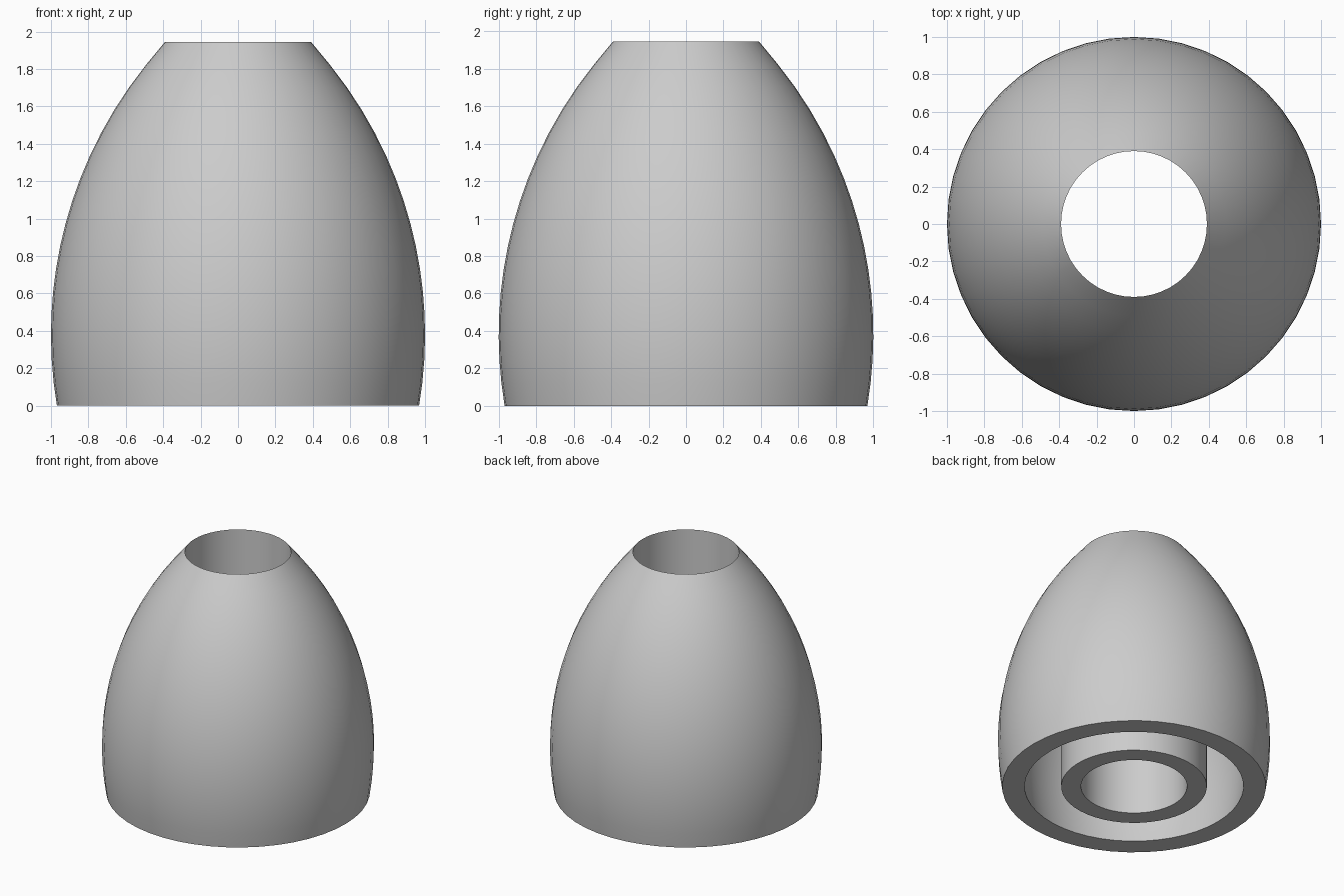
import bpy
import bmesh
import math
from mathutils import Matrix, Vector

cube = bpy.data.objects.get("Cube")
if cube:
    bpy.data.objects.remove(cube, do_unlink=True)

HEIGHT = 1.945
BELLY_Z = 0.38      # height of the widest ring
ARC_R = 2.30        # radius of the ogive arc
WALL = 0.162
BORE_R = 0.39
TUBE_R = 0.535
SEGMENTS = 48
STEPS = 16

grey = bpy.data.materials.new("light_grey")
grey.use_nodes = True
grey.diffuse_color = (0.6, 0.6, 0.6, 1)
grey.node_tree.nodes["Principled BSDF"].inputs["Base Color"].default_value = (0.6, 0.6, 0.6, 1)


def ogive(radius, top):
    """Points (r, z) on an arc from the base up to the given height."""
    pts = []
    for i in range(STEPS + 1):
        z = top * i / STEPS
        pts.append((1 - ARC_R + math.sqrt(radius ** 2 - (z - BELLY_Z) ** 2), z))
    return pts


def lathe(name, profile):
    """Revolve a closed (r, z) profile around the z axis."""
    bm = bmesh.new()
    rings = []
    for k in range(SEGMENTS):
        turn = Matrix.Rotation(math.tau * k / SEGMENTS, 3, "Z")
        rings.append([bm.verts.new(turn @ Vector((r, 0, z))) for r, z in profile])
    for k, a in enumerate(rings):
        b = rings[(k + 1) % SEGMENTS]
        for i in range(len(profile)):
            j = (i + 1) % len(profile)
            bm.faces.new((a[i], b[i], b[j], a[j]))
    bmesh.ops.recalc_face_normals(bm, faces=bm.faces)
    mesh = bpy.data.meshes.new(name)
    bm.to_mesh(mesh)
    bm.free()
    mesh.materials.append(grey)
    obj = bpy.data.objects.new(name, mesh)
    bpy.context.collection.objects.link(obj)
    bpy.ops.object.select_all(action="DESELECT")
    obj.select_set(True)
    bpy.context.view_layer.objects.active = obj
    bpy.ops.object.shade_smooth_by_angle(angle=math.radians(30))
    return obj


# Outer skin, bore, flush tube end and the cavity between tube and wall
inner_r = ARC_R - WALL
cavity_top = BELLY_Z + math.sqrt(inner_r ** 2 - (TUBE_R - 1 + ARC_R) ** 2)
outer = ogive(ARC_R, HEIGHT)
outer[-1] = (BORE_R, HEIGHT)
bore_and_tube = [(BORE_R, 0), (TUBE_R, 0)]
cavity = list(reversed(ogive(inner_r, cavity_top)))
lathe("hollow_nose_shell", outer + bore_and_tube + cavity)
